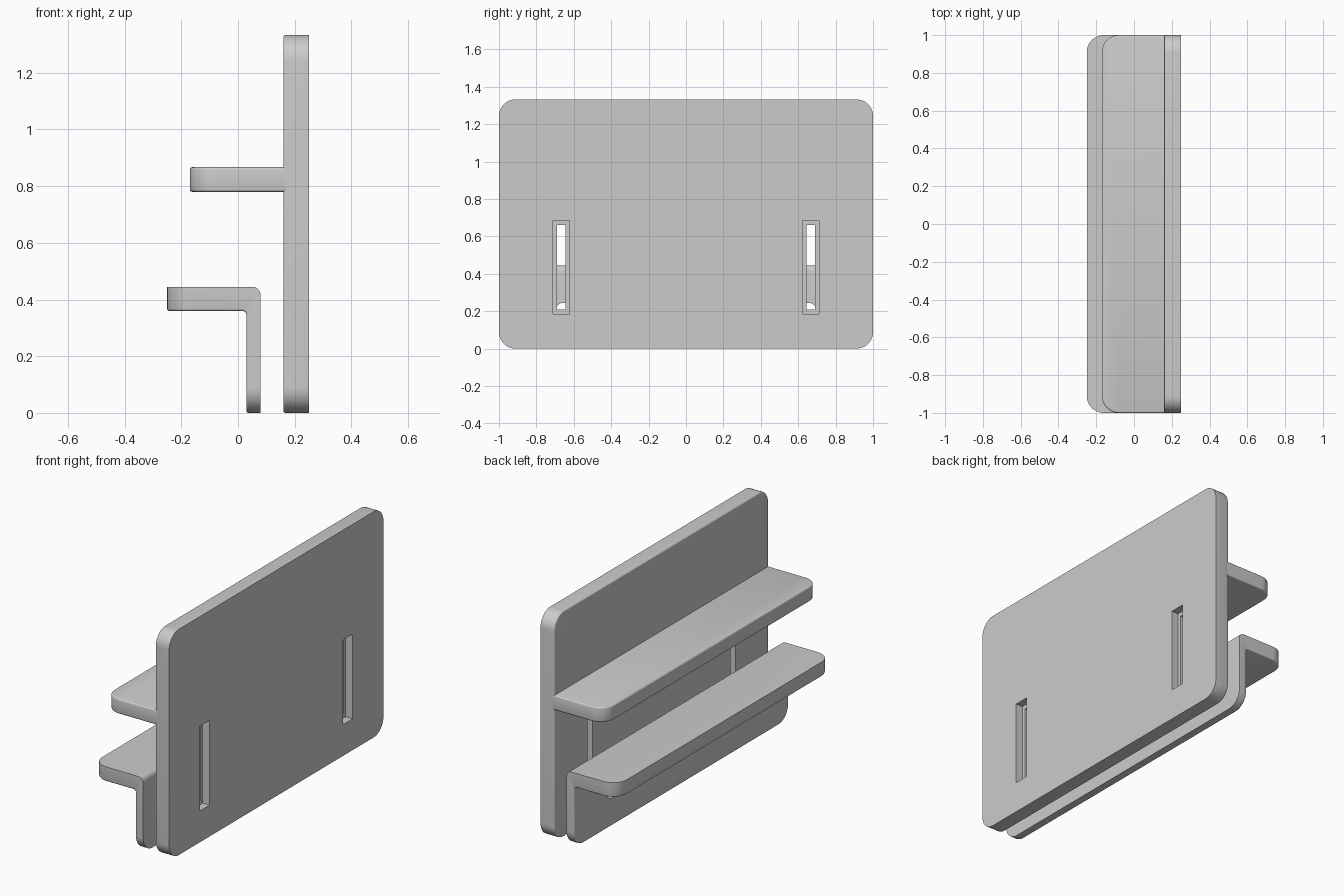
import bpy, bmesh, math
from mathutils import Matrix

cube = bpy.data.objects.get("Cube")
if cube:
    bpy.data.objects.remove(cube, do_unlink=True)

grey = bpy.data.materials.new("light_grey")
grey.use_nodes = True
grey.diffuse_color = (0.6, 0.6, 0.6, 1)
grey.node_tree.nodes["Principled BSDF"].inputs["Base Color"].default_value = (0.6, 0.6, 0.6, 1)


def near(a, b):
    return abs(a - b) < 1e-4


def extrude_profile(points):
    """Side profile in x and z, carried across the full width in y."""
    bm = bmesh.new()
    face = bm.faces.new([bm.verts.new((x, -1, z)) for x, z in points])
    out = bmesh.ops.extrude_face_region(bm, geom=[face])
    moved = [v for v in out["geom"] if isinstance(v, bmesh.types.BMVert)]
    bmesh.ops.translate(bm, verts=moved, vec=(0, 2, 0))
    bmesh.ops.recalc_face_normals(bm, faces=bm.faces)
    return bm


def box(x0, x1, z0, z1):
    return extrude_profile([(x0, z0), (x1, z0), (x1, z1), (x0, z1)])


def round_edges(bm, rule, radius, segments):
    edges = [e for e in bm.edges if rule(e)]
    bmesh.ops.bevel(bm, geom=edges, offset=radius, segments=segments,
                    profile=0.5, affect='EDGES', clamp_overlap=True)
    bm.normal_update()


def along(e, axis):
    d = e.verts[1].co - e.verts[0].co
    return near(abs(d[axis]), d.length)


def lies_on(e, axis, value):
    return all(near(v.co[axis], value) for v in e.verts)


def finish(bm, name):
    mesh = bpy.data.meshes.new(name)
    bm.to_mesh(mesh)
    bm.free()
    obj = bpy.data.objects.new(name, mesh)
    bpy.context.collection.objects.link(obj)
    mesh.materials.append(grey)
    return obj


def cut(obj, bm):
    cutter = finish(bm, "cutter")
    cutter.hide_render = True
    mod = obj.modifiers.new("cut", 'BOOLEAN')
    mod.operation, mod.solver, mod.object = 'DIFFERENCE', 'EXACT', cutter
    bpy.context.view_layer.objects.active = obj
    bpy.ops.object.modifier_apply(modifier=mod.name)
    bpy.data.objects.remove(cutter, do_unlink=True)


def slot_cutter(x, y, z, sx, sy, sz):
    bm = bmesh.new()
    bmesh.ops.create_cube(bm, size=1, matrix=Matrix.Translation((x, y, z))
                          @ Matrix.Diagonal((sx, sy, sz, 1)))
    return bm


# Upright plate with rounded corners and a softened inner rim
bm = box(0.16, 0.25, 0, 1.333)
round_edges(bm, lambda e: along(e, 0), 0.09, 10)
round_edges(bm, lambda e: lies_on(e, 0, 0.16), 0.008, 3)
back_plate = finish(bm, "back_plate")

# Shelf standing out from the plate
bm = box(-0.17, 0.168, 0.78, 0.867)
round_edges(bm, lambda e: along(e, 2) and lies_on(e, 0, -0.17), 0.09, 10)
round_edges(bm, lambda e: (lies_on(e, 2, 0.78) or lies_on(e, 2, 0.867))
            and not lies_on(e, 0, 0.168), 0.008, 3)
shelf = finish(bm, "shelf")

# Separate angled clamp: a lip on a thin upright leg
bm = extrude_profile([(0.03, 0), (0.08, 0), (0.08, 0.445),
                      (-0.25, 0.445), (-0.25, 0.36), (0.03, 0.36)])
round_edges(bm, lambda e: along(e, 2) and lies_on(e, 0, -0.25)
            or along(e, 0) and lies_on(e, 2, 0), 0.09, 10)
round_edges(bm, lambda e: along(e, 1) and lies_on(e, 0, 0.08)
            and lies_on(e, 2, 0.445), 0.03, 6)
round_edges(bm, lambda e: along(e, 1) and lies_on(e, 0, 0.03)
            and lies_on(e, 2, 0.36), 0.015, 4)


def inner_face(f):
    n, c = f.normal, f.calc_center_median()
    return abs(n.y) < 0.01 and n.x + n.z < -0.99 and c.x > -0.24 and c.z > 0.01


round_edges(bm, lambda e: sum(inner_face(f) for f in e.link_faces) == 1
            and e.calc_face_angle(0) > 1, 0.007, 3)
clamp_bracket = finish(bm, "clamp_bracket")

# Stepped adjusting slots in the plate, bolt holes in the clamp
for side in (-1, 1):
    y = side * 0.667
    cut(back_plate, slot_cutter(0.25, y, 0.435, 0.09, 0.09, 0.5))
    cut(back_plate, slot_cutter(0.2, y, 0.435, 0.2, 0.045, 0.45))
    hole = bmesh.new()
    bmesh.ops.create_cone(hole, cap_ends=True, segments=32, radius1=0.04,
                          radius2=0.04, depth=0.2,
                          matrix=Matrix.Translation((0.055, side * 0.655, 0.205))
                          @ Matrix.Rotation(math.pi / 2, 4, 'Y'))
    cut(clamp_bracket, hole)

# Smooth the fillets and keep the corners crisp
bpy.ops.object.select_all(action='DESELECT')
for obj in (back_plate, shelf, clamp_bracket):
    obj.select_set(True)
bpy.context.view_layer.objects.active = back_plate
bpy.ops.object.shade_smooth_by_angle(angle=math.radians(35))
